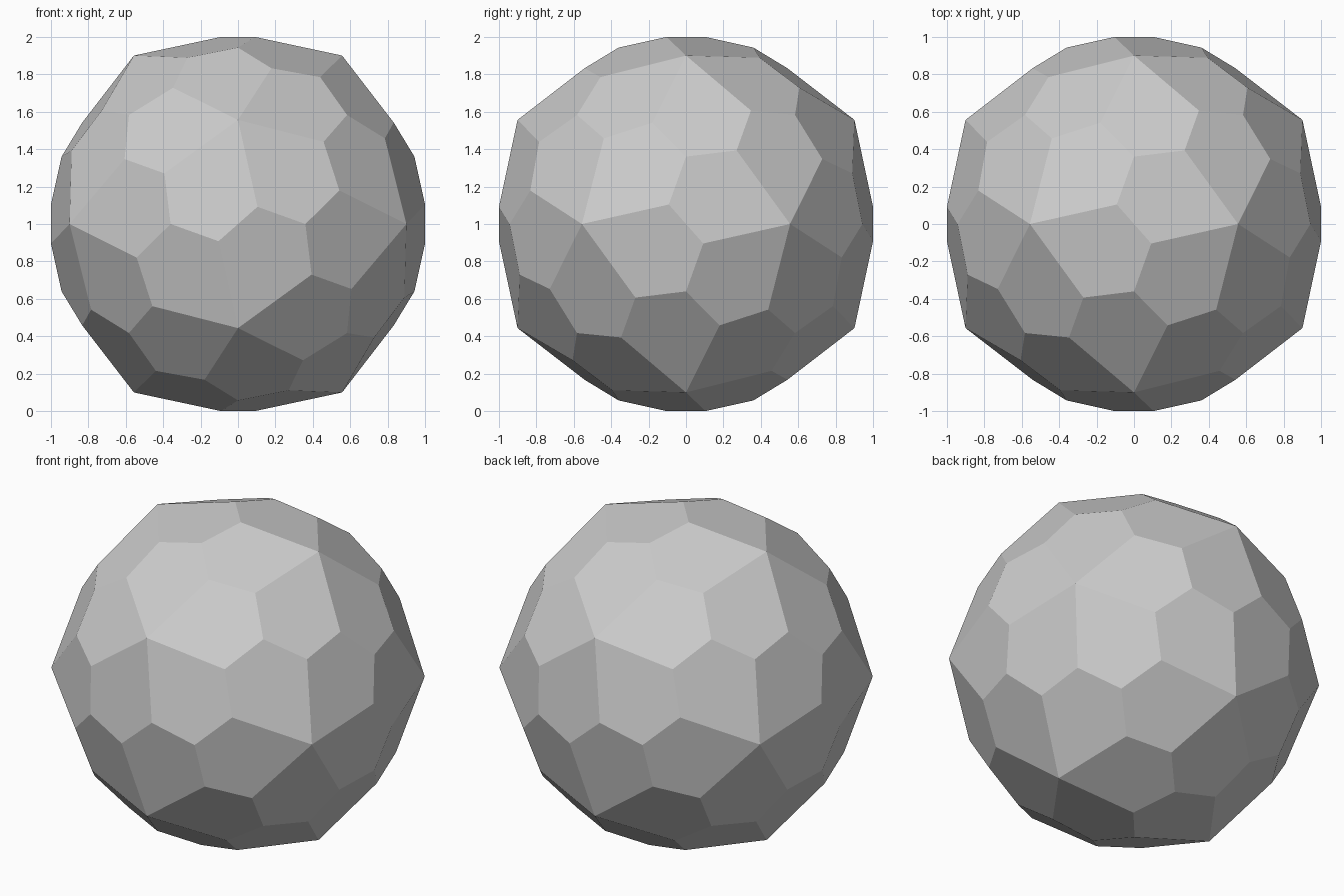
import bpy, bmesh, math
from mathutils import Vector, Matrix

if "Cube" in bpy.data.objects:
    bpy.data.objects.remove(bpy.data.objects["Cube"])

# One face normal; the rotations of an icosahedron carry it to all 60 faces
seed = Vector((0.178737, 0.157803, 1.0))
axis = Vector((1, 0, (1 + math.sqrt(5)) / 2))
poles = []
for k in range(5):
    p = Matrix.Rotation(math.tau * k / 5, 3, axis) @ seed
    for q in (p, p.yzx, p.zxy):
        for s in ((1, 1, 1), (1, -1, -1), (-1, 1, -1), (-1, -1, 1)):
            poles.append(Vector(a * b for a, b in zip(q, s)))


def hull(points):
    bm = bmesh.new()
    for p in points:
        bm.verts.new(p)
    bmesh.ops.remove_doubles(bm, verts=bm.verts[:], dist=0.002)
    bmesh.ops.convex_hull(bm, input=bm.verts[:])
    bm.normal_update()
    return bm


# Each face of the inner hull gives one corner of the sixty-sided ball
inner = hull(poles)
corners = [f.normal / f.normal.dot(f.verts[0].co) for f in inner.faces]
inner.free()

# Wrap the corners and merge the triangles into flat pentagons
bm = hull(corners)
bmesh.ops.dissolve_limit(bm, angle_limit=math.radians(3),
                         verts=bm.verts[:], edges=bm.edges[:])
bmesh.ops.recalc_face_normals(bm, faces=bm.faces[:])
bmesh.ops.translate(bm, verts=bm.verts[:], vec=(0, 0, 1))

mesh = bpy.data.meshes.new("faceted_ball")
bm.to_mesh(mesh)
bm.free()
bpy.context.collection.objects.link(bpy.data.objects.new("faceted_ball", mesh))
